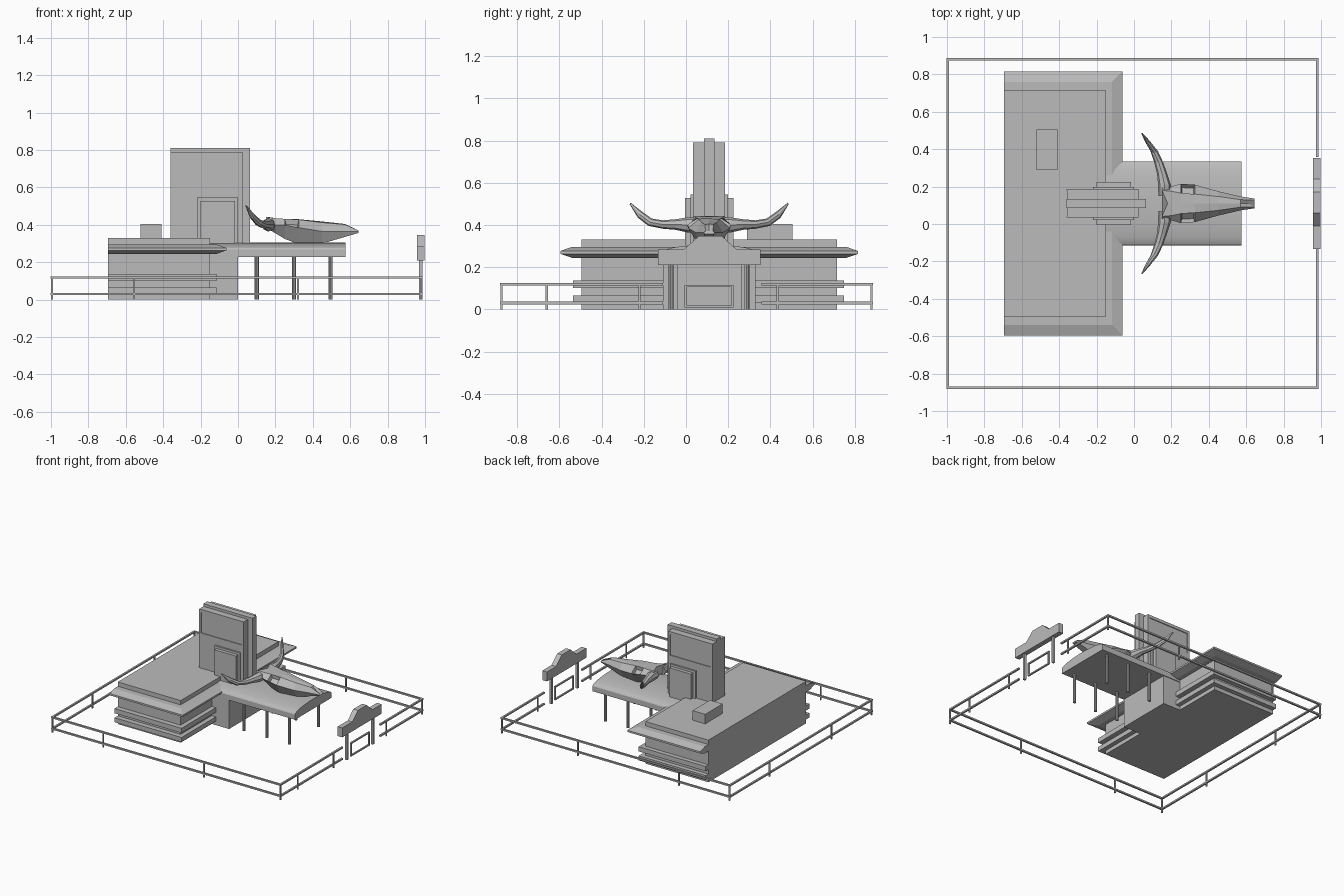
import bpy, bmesh, math
from mathutils import Vector

if "Cube" in bpy.data.objects:
    bpy.data.objects.remove(bpy.data.objects["Cube"])

CY = 0.11  # symmetry line of the entrance, canopy and skull
grey = bpy.data.materials.new("plain_grey")
grey.diffuse_color = (0.5, 0.5, 0.5, 1)
grey.use_nodes = True
grey.node_tree.nodes["Principled BSDF"].inputs["Base Color"].default_value = grey.diffuse_color


def finish(name, bm):
    bmesh.ops.recalc_face_normals(bm, faces=bm.faces[:])
    me = bpy.data.meshes.new(name)
    bm.to_mesh(me)
    bm.free()
    me.materials.append(grey)
    ob = bpy.data.objects.new(name, me)
    bpy.context.collection.objects.link(ob)
    return ob


def add_box(bm, x0, x1, y0, y1, z0, z1):
    vs = bmesh.ops.create_cube(bm, size=1)["verts"]
    for v in vs:
        v.co = Vector(((x0 + x1) / 2 + v.co.x * (x1 - x0),
                       (y0 + y1) / 2 + v.co.y * (y1 - y0),
                       (z0 + z1) / 2 + v.co.z * (z1 - z0)))


def boxes(name, *dims):
    bm = bmesh.new()
    for d in dims:
        add_box(bm, *d)
    return finish(name, bm)


def loft(bm, rings):
    """Skin a list of equal-length closed rings and cap both ends."""
    rv = [[bm.verts.new(p) for p in r] for r in rings]
    n = len(rv[0])
    grid = [[bm.faces.new((a[i], a[(i + 1) % n], b[(i + 1) % n], b[i])) for i in range(n)]
            for a, b in zip(rv, rv[1:])]
    bm.faces.new(rv[0])
    bm.faces.new(rv[-1])
    return grid


def prism_x(name, profile, x0, x1):
    bm = bmesh.new()
    loft(bm, [[(x, y, z) for y, z in profile] for x in (x0, x1)])
    return finish(name, bm)


# Main building, wall bands and roof box
boxes("main_building", (-.695, -.15, -.495, .715, 0, .33))
boxes("wall_bands", (-.695, -.115, -.535, .75, .10, .137),
      (-.695, -.115, -.535, .75, .03, .065))
boxes("roof_box", (-.52, -.41, .29, .505, .33, .405))
boxes("entrance_block", (-.2, 0, -.11, .33, 0, .25))

# Overhanging roof with chamfered edges on three sides
bm = bmesh.new()
loft(bm, [[(-.695, -.595 + d, z), (-.062 - d, -.595 + d, z),
           (-.062 - d, .815 - d, z), (-.695, .815 - d, z)]
          for d, z in ((.055, .244), (0, .263), (0, .277), (.055, .296))])
finish("roof_overhang", bm)

# Arched canopy on six posts
arc = [(CY + .225 * math.cos(t), .268 + .038 * math.sin(t))
       for t in (math.pi * i / 16 for i in range(17))]
canopy = prism_x("canopy", [(CY - .225, .228), (CY + .225, .228)] + arc, -.15, .575)
bpy.context.view_layer.objects.active = canopy
canopy.select_set(True)
bpy.ops.object.shade_smooth_by_angle(angle=math.radians(30))

bm = bmesh.new()
for x in (.1, .3, .495):
    for s in (-1, 1):
        vs = bmesh.ops.create_cone(bm, cap_ends=True, segments=10, radius1=.012,
                                   radius2=.012, depth=.235)["verts"]
        bmesh.ops.translate(bm, vec=(x, CY + s * .18, .1175), verts=vs)
finish("canopy_posts", bm)

# Tower: body, taller central fin, stepped lower blocks
boxes("tower_fin", (-.36, .065, CY - .024, CY + .024, .25, .81))
boxes("tower_lower_blocks", (-.22, 0, CY - .088, CY + .088, .2, .545),
      (-.2, -.015, CY - .115, CY + .115, .2, .527))
bm = bmesh.new()
add_box(bm, -.359, .025, CY - .07, CY + .07, .25, .79)
tower = finish("tower_body", bm)
# Frames around the sunken panel on each tower side
for s, side in ((-1, "front"), (1, "back")):
    y0, y1 = sorted((CY + s * .069, CY + s * .076))
    boxes("tower_panel_frame_" + side, (-.36, -.345, y0, y1, .6, .79),
          (.01, .025, y0, y1, .6, .79), (-.345, .01, y0, y1, .767, .79),
          (-.36, .025, y0, y1, .25, .605))

# Animal skull: half sections (x, centre x shift, outline from top to bottom)
sections = [
    (.15, .03, (0, .44), (.07, .442), (.10, .415), (.06, .385)),
    (.20, 0, (0, .435), (.065, .435), (.09, .40), (.05, .355)),
    (.25, 0, (0, .432), (.055, .432), (.105, .40), (.05, .325)),
    (.325, 0, (0, .43), (.05, .428), (.10, .385), (.045, .296)),
    (.45, 0, (0, .418), (.037, .412), (.065, .365), (.03, .30)),
    (.57, 0, (0, .405), (.02, .402), (.037, .365), (.025, .335)),
    (.645, -.035, (0, .372), (.018, .37), (.026, .365), (.02, .357)),
]
bm = bmesh.new()
rings = []
for x, dx, top, a, b, c in sections:
    half = [(x, CY + y, z) for y, z in (a, b, c)]
    other = [(x, CY - y, z) for y, z in (c, b, a)]
    rings.append([(x + dx, CY, top[1])] + half + other)
grid = loft(bm, rings)
# Sunken eye sockets in the upper side faces
bm.normal_update()
for f in (grid[2][1], grid[2][5]):
    bmesh.ops.inset_individual(bm, faces=[f], thickness=.009)
    for v in f.verts:
        v.co += Vector((0, (CY - v.co.y) * .15, -.025))
finish("skull", bm)

# Horns: (side offset, x, z, x radius, z radius)
horn = [(.04, .165, .40, .035, .035), (.10, .163, .40, .034, .036),
        (.16, .15, .402, .027, .025), (.22, .132, .402, .024, .02),
        (.28, .108, .413, .02, .017), (.33, .073, .45, .014, .016),
        (.375, .043, .502, .004, .004)]
for s, side in ((-1, "front"), (1, "back")):
    bm = bmesh.new()
    loft(bm, [[(x + rx * math.cos(t), CY + s * (y + rz * .5 * math.sin(-t) * (z > .41)),
                z + rz * math.sin(t)) for t in (math.pi * k / 4 for k in range(8))]
              for y, x, z, rx, rz in horn])
    finish("horn_" + side, bm)

# Perimeter fence: two rails per run, thin posts
F = .007
runs = [(-.995, .98, -.875, -.875), (-.995, .98, .88, .88), (-.995, -.995, -.875, .88),
        (.98, .98, -.875, -.115), (.98, .98, .365, .88)]
rails = [(x0 - F, x1 + F, y0 - F, y1 + F, z - .006, z + .006)
         for x0, x1, y0, y1 in runs for z in (.03, .118)]
boxes("fence_rails", *rails)
spots = [(x, y) for y in (-.875, .88) for x in (-.995, -.555, .32, .98)]
spots += [(-.995, y) for y in (-.38, .385)]
spots += [(.98, y) for y in (-.66, -.22, .435)]
boxes("fence_posts", *[(x - .005, x + .005, y - .005, y + .005, 0, .12) for x, y in spots])

# Gate frame, entrance sign and its posts
boxes("gate", *[(.974, .986, -.006, .226, z, z + .01) for z in (.008, .105)],
      *[(.974, .986, y - .005, y + .005, .008, .115) for y in (-.001, .221)])
boxes("sign_posts", *[(.969, .987, y - .009, y + .009, 0, .22) for y in (-.05, .27)])
prism_x("entrance_sign", [(-.133, .21), (.354, .21), (.354, .284), (.24, .284),
                          (.17, .347), (.06, .347), (-.01, .284), (-.133, .284)], .957, .997)
